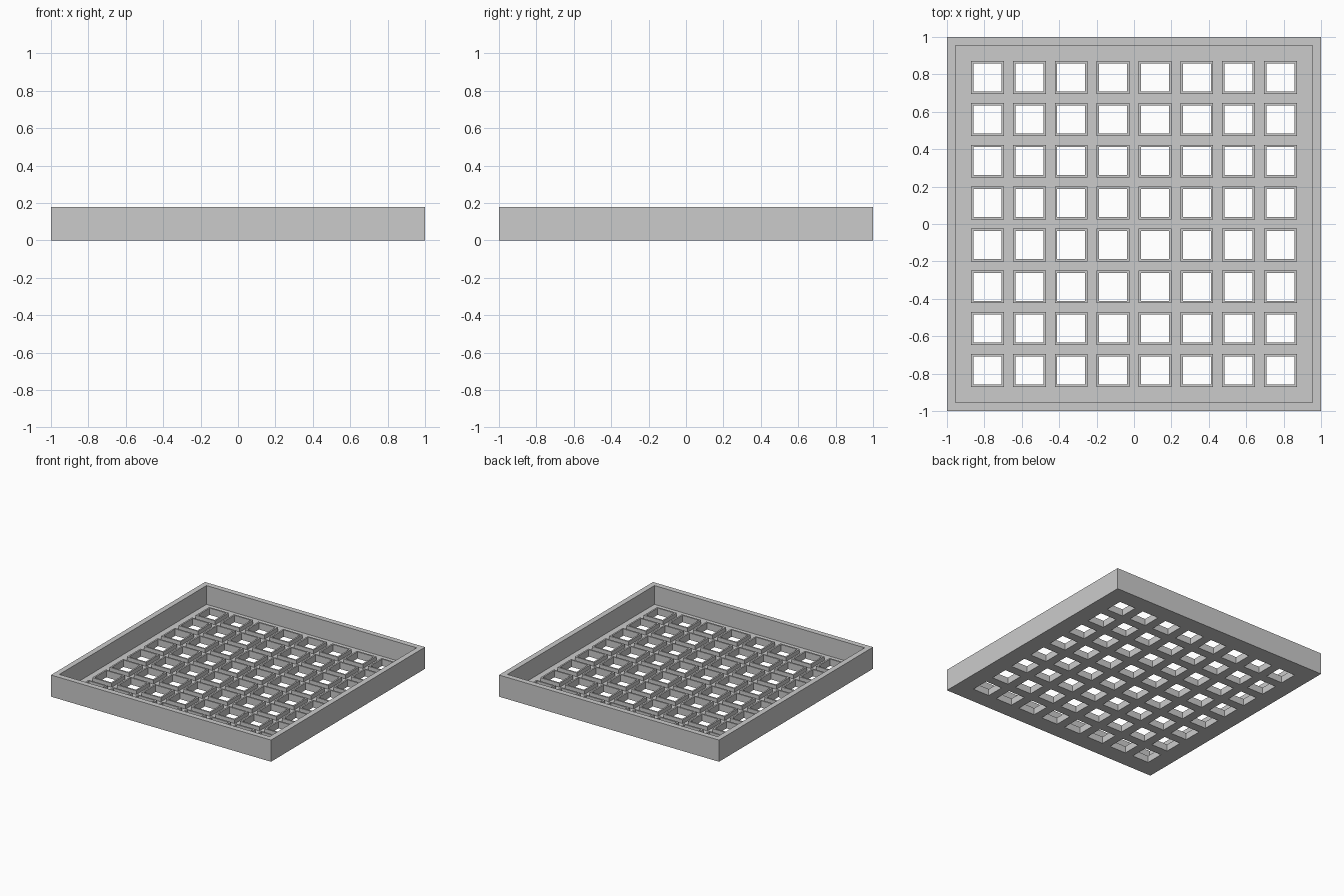
import bpy
import bmesh

cube = bpy.data.objects.get("Cube")
if cube:
    bpy.data.objects.remove(cube, do_unlink=True)

# Main dimensions
HALF = 1.0          # half width of the tray
HEIGHT = 0.178      # rim height
INNER = 0.955       # half width inside the rim
FLOOR = 0.024       # floor thickness
COLLAR_TOP = 0.056  # top of the raised collars
COUNT = 8
PITCH = 0.2238
OUTER_R = 0.088     # half width of a collar
HOLE_R = 0.075      # half width of a hole

grey = bpy.data.materials.new("light_grey")
grey.use_nodes = True
colour = (0.6, 0.6, 0.6, 1.0)
grey.diffuse_color = colour
grey.node_tree.nodes["Principled BSDF"].inputs["Base Color"].default_value = colour

centres = [(i - (COUNT - 1) / 2) * PITCH for i in range(COUNT)]


def finish(name, bm):
    """Turn a bmesh into a flat shaded grey object."""
    bmesh.ops.remove_doubles(bm, verts=bm.verts, dist=1e-5)
    bmesh.ops.recalc_face_normals(bm, faces=bm.faces)
    mesh = bpy.data.meshes.new(name)
    bm.to_mesh(mesh)
    bm.free()
    mesh.materials.append(grey)
    obj = bpy.data.objects.new(name, mesh)
    bpy.context.collection.objects.link(obj)
    return obj


def square(bm, x, y, half, z):
    """Four corner vertices of a horizontal square."""
    signs = ((-1, -1), (1, -1), (1, 1), (-1, 1))
    return [bm.verts.new((x + sx * half, y + sy * half, z)) for sx, sy in signs]


def square_ring(bm, x, y, outer, inner, bottom, top):
    """Closed square frame made by joining four square loops."""
    loops = [square(bm, x, y, half, z) for half, z in
             ((outer, bottom), (outer, top), (inner, top), (inner, bottom))]
    for k, loop in enumerate(loops):
        following = loops[(k + 1) % 4]
        for i in range(4):
            j = (i + 1) % 4
            bm.faces.new((loop[i], loop[j], following[j], following[i]))


# Rim around the tray
bm = bmesh.new()
square_ring(bm, 0, 0, HALF, INNER, 0, HEIGHT)
finish("rim", bm)

# Perforated floor: a grid of cells with the hole cells left open
bm = bmesh.new()
lines = sorted([-INNER, INNER] + [c + s * HOLE_R for c in centres for s in (-1, 1)])
for i in range(len(lines) - 1):
    for j in range(len(lines) - 1):
        if i % 2 and j % 2:
            continue
        bm.faces.new([bm.verts.new((lines[a], lines[b], 0)) for a, b in
                      ((i, j), (i + 1, j), (i + 1, j + 1), (i, j + 1))])
bmesh.ops.remove_doubles(bm, verts=bm.verts, dist=1e-5)
extruded = bmesh.ops.extrude_face_region(bm, geom=bm.faces[:], use_keep_orig=True)
top = [v for v in extruded["geom"] if isinstance(v, bmesh.types.BMVert)]
bmesh.ops.translate(bm, verts=top, vec=(0, 0, FLOOR))
finish("perforated_floor", bm)

# Raised collar around each hole
bm = bmesh.new()
for x in centres:
    for y in centres:
        square_ring(bm, x, y, OUTER_R, HOLE_R, FLOOR, COLLAR_TOP)
finish("hole_collars", bm)
